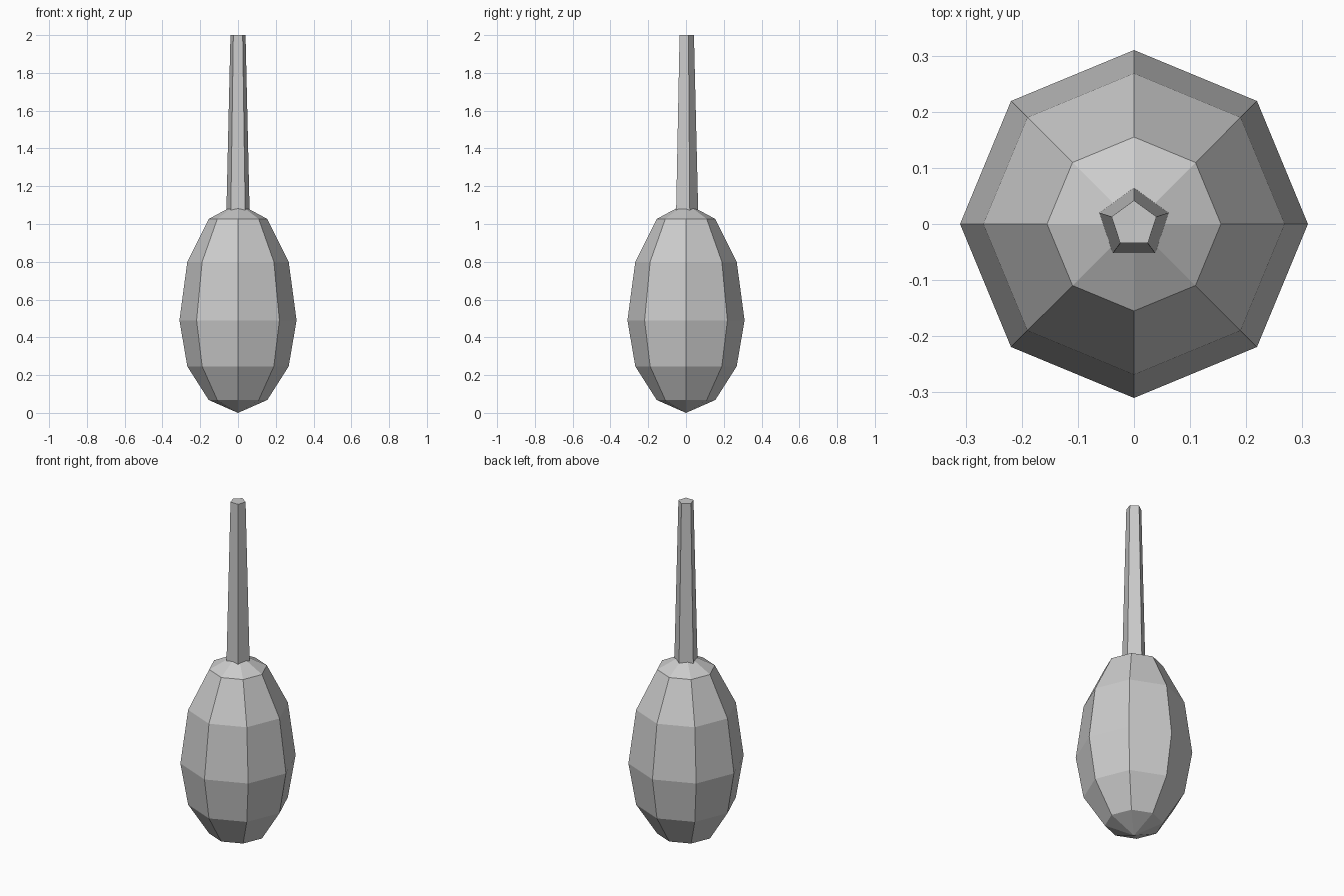
import bpy
import math

if "Cube" in bpy.data.objects:
    bpy.data.objects.remove(bpy.data.objects["Cube"])

# Egg-shaped body: low-poly sphere, taller above its widest ring
WIDEST_Z, LOWER, UPPER, RADIUS = 0.49, 0.487, 0.62, 0.31
bpy.ops.mesh.primitive_uv_sphere_add(segments=8, ring_count=6, radius=1)
body = bpy.context.object
body.name = "body"
for v in body.data.vertices:
    v.co.x *= RADIUS
    v.co.y *= RADIUS
    v.co.z = WIDEST_Z + v.co.z * (UPPER if v.co.z > 0 else LOWER)
# Bottom tip rests on the ground
min(body.data.vertices, key=lambda v: v.co.z).co.z = 0.0

# Tapered five-sided stem, one corner facing the back
BASE_Z, TOP_Z = 1.05, 2.0
bpy.ops.mesh.primitive_cone_add(vertices=5, radius1=0.065, radius2=0.042,
                                depth=TOP_Z - BASE_Z,
                                location=(0, 0, (BASE_Z + TOP_Z) / 2))
stem = bpy.context.object
stem.name = "stem"
corner = stem.data.vertices[0].co
stem.rotation_euler.z = math.pi / 2 - math.atan2(corner.y, corner.x)
